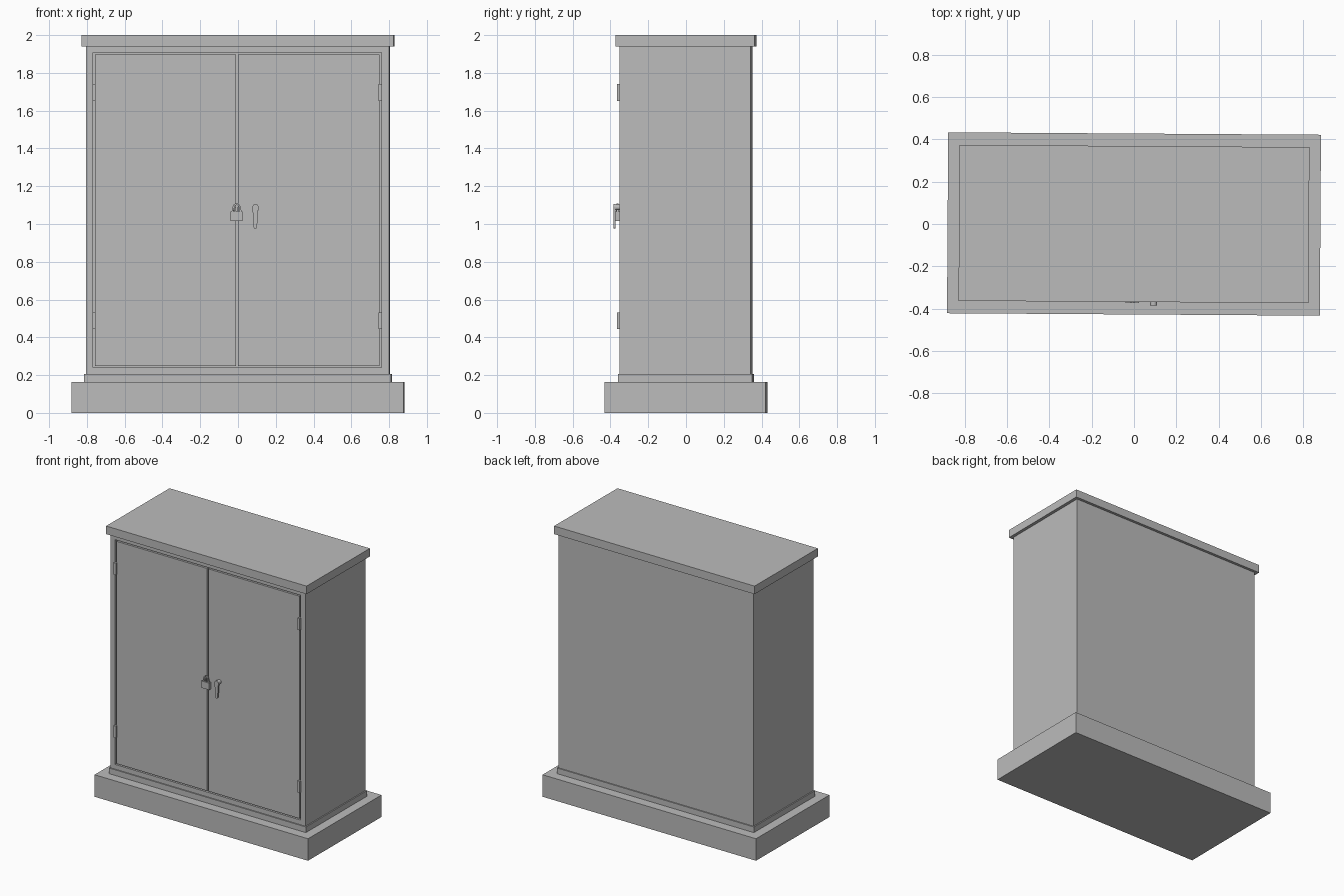
import bpy, bmesh, math
from mathutils import Matrix, Vector

default = bpy.data.objects.get("Cube")
if default:
    bpy.data.objects.remove(default, do_unlink=True)

GREY = (0.5, 0.5, 0.5, 1)
TURN = Matrix.Rotation(-0.0065, 4, 'Z')  # cabinet stands very slightly askew
FRONT = -0.348

paint = bpy.data.materials.new("grey_metal")
paint.use_nodes = True
paint.diffuse_color = GREY
paint.node_tree.nodes["Principled BSDF"].inputs["Base Color"].default_value = GREY


def finish(name, bm):
    bmesh.ops.recalc_face_normals(bm, faces=bm.faces)
    mesh = bpy.data.meshes.new(name)
    bm.to_mesh(mesh)
    bm.free()
    mesh.materials.append(paint)
    obj = bpy.data.objects.new(name, mesh)
    obj.matrix_world = TURN
    bpy.context.collection.objects.link(obj)
    return obj


def box_bm(x0, x1, y0, y1, z0, z1):
    bm = bmesh.new()
    bmesh.ops.create_cube(bm, size=1)
    for v in bm.verts:
        v.co = (x1 if v.co.x > 0 else x0, y1 if v.co.y > 0 else y0, z1 if v.co.z > 0 else z0)
    return bm


def box(name, *bounds):
    return finish(name, box_bm(*bounds))


def slab(name, hx, hy, z0, z1):
    return box(name, -hx, hx, -hy, hy, z0, z1)


def plate(name, outline, y0, y1):
    """Extrude an outline of (x, z) points from y0 to y1."""
    bm = bmesh.new()
    face = bm.faces.new([bm.verts.new((x, y0, z)) for x, z in outline])
    new = bmesh.ops.extrude_face_region(bm, geom=[face])["geom"]
    verts = [g for g in new if isinstance(g, bmesh.types.BMVert)]
    bmesh.ops.translate(bm, verts=verts, vec=(0, y1 - y0, 0))
    return finish(name, bm)


def arc(cx, cz, r, a0, a1, steps):
    angles = [math.radians(a0 + (a1 - a0) * i / steps) for i in range(steps + 1)]
    return [(cx + r * math.cos(a), cz + r * math.sin(a)) for a in angles]


# Stacked base and roof
slab("plinth", 0.88, 0.427, 0, 0.163)
slab("base_skirt", 0.812, 0.356, 0.163, 0.205)
slab("roof", 0.826, 0.368, 1.94, 2.0)

# Body with a shallow door opening sunk into its front
LEFT, RIGHT, LOW, HIGH = -0.765, 0.761, 0.24, 1.907
bm = box_bm(-0.803, 0.803, FRONT, -FRONT, 0.2, 1.945)
bm.faces.ensure_lookup_table()
bm.normal_update()
front = min(bm.faces, key=lambda f: f.calc_center_median().y)
bmesh.ops.inset_region(bm, faces=[front], thickness=0.03)
for v in front.verts:
    v.co = (RIGHT if v.co.x > 0 else LEFT, FRONT, HIGH if v.co.z > 1 else LOW)
opening = bmesh.ops.extrude_discrete_faces(bm, faces=[front])["faces"]
bmesh.ops.translate(bm, verts=opening[0].verts, vec=(0, 0.02, 0))
finish("cabinet_body", bm)

# Doors leave narrow grooves around and between them
GAP = 0.009
MID = -0.003
for name, x0, x1 in (("right_door", LEFT + GAP, MID - 0.006),
                     ("left_door", MID + 0.006, RIGHT - GAP)):
    box(name, x0, x1, FRONT, FRONT + 0.03, LOW + GAP, HIGH - GAP)

# Hinges straddling the outer grooves
for side, x in (("right", LEFT + 0.005), ("left", RIGHT - 0.005)):
    for level, z in (("lower", 0.488), ("upper", 1.696)):
        box(f"{side}_{level}_hinge", x - 0.009, x + 0.009,
            FRONT - 0.013, FRONT + 0.01, z - 0.044, z + 0.044)

# Padlock: body, shackle and staple
cx = -0.005
box("padlock_body", cx - 0.032, cx + 0.032, FRONT - 0.025, FRONT - 0.004, 1.015, 1.066)
shackle = arc(cx, 1.088, 0.021, 0, 180, 12)
inner = arc(cx, 1.088, 0.012, 180, 0, 12)
plate("padlock_shackle", [(cx + 0.027, 1.064)] + shackle + [(cx - 0.027, 1.064),
      (cx - 0.017, 1.064)] + inner + [(cx + 0.017, 1.064)], FRONT - 0.019, FRONT - 0.010)
for side, x in (("right", cx - 0.007), ("left", cx + 0.007)):
    box(f"{side}_staple", x - 0.003, x + 0.003, FRONT - 0.022, FRONT + 0.01, 1.064, 1.09)

# Turning handle: tapered lever on a round boss
hx = 0.095
lever = arc(hx, 1.09, 0.016, 0, 180, 10) + arc(hx - 0.001, 0.984, 0.009, 180, 360, 8)
plate("handle_lever", lever, FRONT - 0.036, FRONT - 0.024)
boss = plate("handle_boss", arc(hx, 1.088, 0.015, 0, 345, 23), FRONT - 0.026, FRONT + 0.01)
boss.select_set(True)
bpy.context.view_layer.objects.active = boss
bpy.ops.object.shade_smooth_by_angle(angle=math.radians(40))
